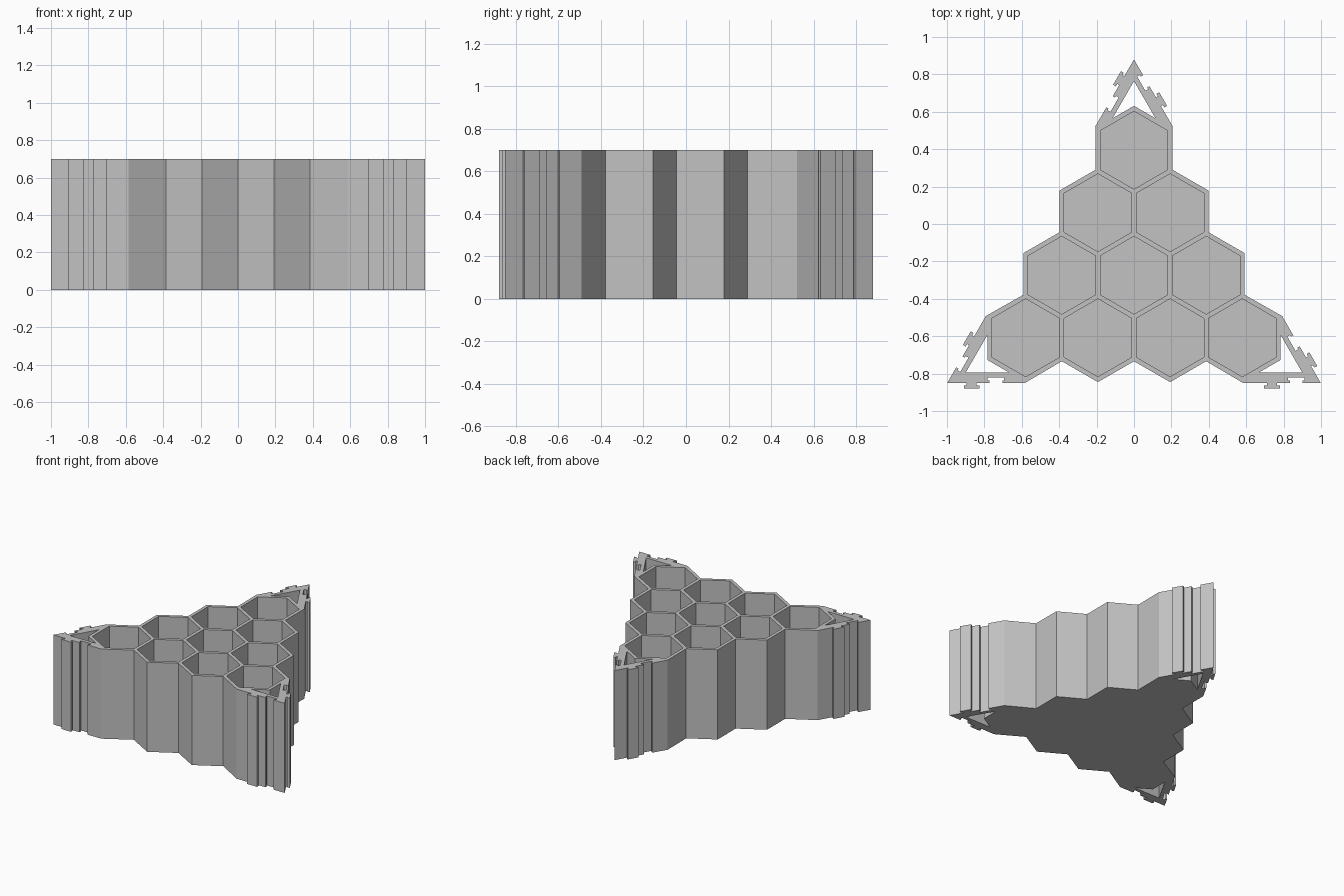
import bpy
import math
from mathutils import Matrix, Vector

cube = bpy.data.objects.get("Cube")
if cube:
    bpy.data.objects.remove(cube, do_unlink=True)

HEIGHT = 0.70
FLOOR = 0.025
CENTRE_Y = -0.274              # centre of the triangle
TIP = 1.154                    # centre to triangle corner
BASE = -TIP / 2
HALF = TIP * math.cos(math.pi / 6)
PITCH = 0.386                  # spacing of cells in a row
ROW = PITCH * math.sqrt(3) / 2
OUTER, INNER = 0.237, 0.208    # cell radii outside and inside the wall
BAR = 0.058                    # thickness of the corner frames

grey = bpy.data.materials.new("light_grey")
grey.use_nodes = True
grey.diffuse_color = (0.54, 0.54, 0.54, 1)
grey.node_tree.nodes["Principled BSDF"].inputs["Base Color"].default_value = (0.54, 0.54, 0.54, 1)


def turn(points, degrees):
    spin = Matrix.Rotation(math.radians(degrees), 2)
    return [spin @ Vector(p) for p in points]


def extrude_outline(name, loops, z0, z1):
    """Filled outline (with holes) extruded between two heights, as a mesh."""
    curve = bpy.data.curves.new(name, "CURVE")
    curve.dimensions = "2D"
    curve.fill_mode = "BOTH"
    curve.extrude = (z1 - z0) / 2
    for loop in loops:
        spline = curve.splines.new("POLY")
        spline.points.add(len(loop) - 1)
        for point, (x, y) in zip(spline.points, loop):
            point.co = (x, y + CENTRE_Y, 0, 1)
        spline.use_cyclic_u = True
    temp = bpy.data.objects.new(name + "_curve", curve)
    bpy.context.collection.objects.link(temp)
    graph = bpy.context.evaluated_depsgraph_get()
    mesh = bpy.data.meshes.new_from_object(temp.evaluated_get(graph))
    bpy.data.objects.remove(temp, do_unlink=True)
    mesh.transform(Matrix.Translation((0, 0, (z0 + z1) / 2)))
    obj = bpy.data.objects.new(name, mesh)
    bpy.context.collection.objects.link(obj)
    mesh.materials.clear()
    mesh.materials.append(grey)
    # Weld the caps to the sides so the solid is closed
    weld = obj.modifiers.new("weld", "WELD")
    weld.merge_threshold = 0.0005
    apply_modifiers(obj)
    return obj


def apply_modifiers(obj):
    graph = bpy.context.evaluated_depsgraph_get()
    mesh = bpy.data.meshes.new_from_object(obj.evaluated_get(graph))
    obj.modifiers.clear()
    obj.data = mesh


def clip(x, neck, head, step, depth):
    """Undercut T shape on the base edge: hook if depth < 0, socket if > 0."""
    return [(x - neck, BASE), (x - neck, BASE + step), (x - head, BASE + step),
            (x - head, BASE + depth), (x + head, BASE + depth),
            (x + head, BASE + step), (x + neck, BASE + step), (x + neck, BASE)]


def hook(x):
    return clip(x, 0.027, 0.042, -0.012, -0.029)


def socket(x):
    return clip(x, 0.034, 0.044, 0.014, 0.031)


# One side of the outline: clips at both ends, zigzag cell walls between
side = [(-HALF, BASE)] + hook(-0.868) + socket(-0.738) + [(-1.5 * PITCH - 0.006, BASE)]
tip_y = -ROW - OUTER
valley_y = tip_y + PITCH / 2 * math.tan(math.pi / 6)
for i in range(-2, 3):
    x = i * PITCH / 2
    side.append((x, tip_y if i % 2 else valley_y))
side += [(1.5 * PITCH + 0.006, BASE)] + hook(0.738) + socket(0.868)
outline = [p for k in range(3) for p in turn(side, 120 * k)]

# Open window behind each corner frame
cell_top = 2 * ROW + OUTER
window_top = TIP - 2 * BAR
wx = (window_top - cell_top) / (math.sqrt(3) - 1 / math.sqrt(3))
wy = cell_top - wx / math.sqrt(3)
window = [(0, cell_top), (wx, wy), (0, window_top), (-wx, wy)]
windows = [turn(window, 120 * k) for k in range(3)]

tray = extrude_outline("honeycomb_tray", [outline] + windows, 0, HEIGHT)

# Ten hexagonal wells in four rows
wells = []
for row in range(4):
    for i in range(row + 1):
        cx, cy = (i - row / 2) * PITCH, (2 - row) * ROW
        wells.append([(cx + INNER * math.sin(k * math.pi / 3),
                       cy + INNER * math.cos(k * math.pi / 3)) for k in range(6)])
cutter = extrude_outline("well_cutter", wells, FLOOR, HEIGHT + 0.1)
cutter.hide_render = True
cut = tray.modifiers.new("wells", "BOOLEAN")
cut.operation = "DIFFERENCE"
cut.solver = "EXACT"
cut.object = cutter
apply_modifiers(tray)
bpy.data.objects.remove(cutter, do_unlink=True)

for face in tray.data.polygons:
    face.use_smooth = False
